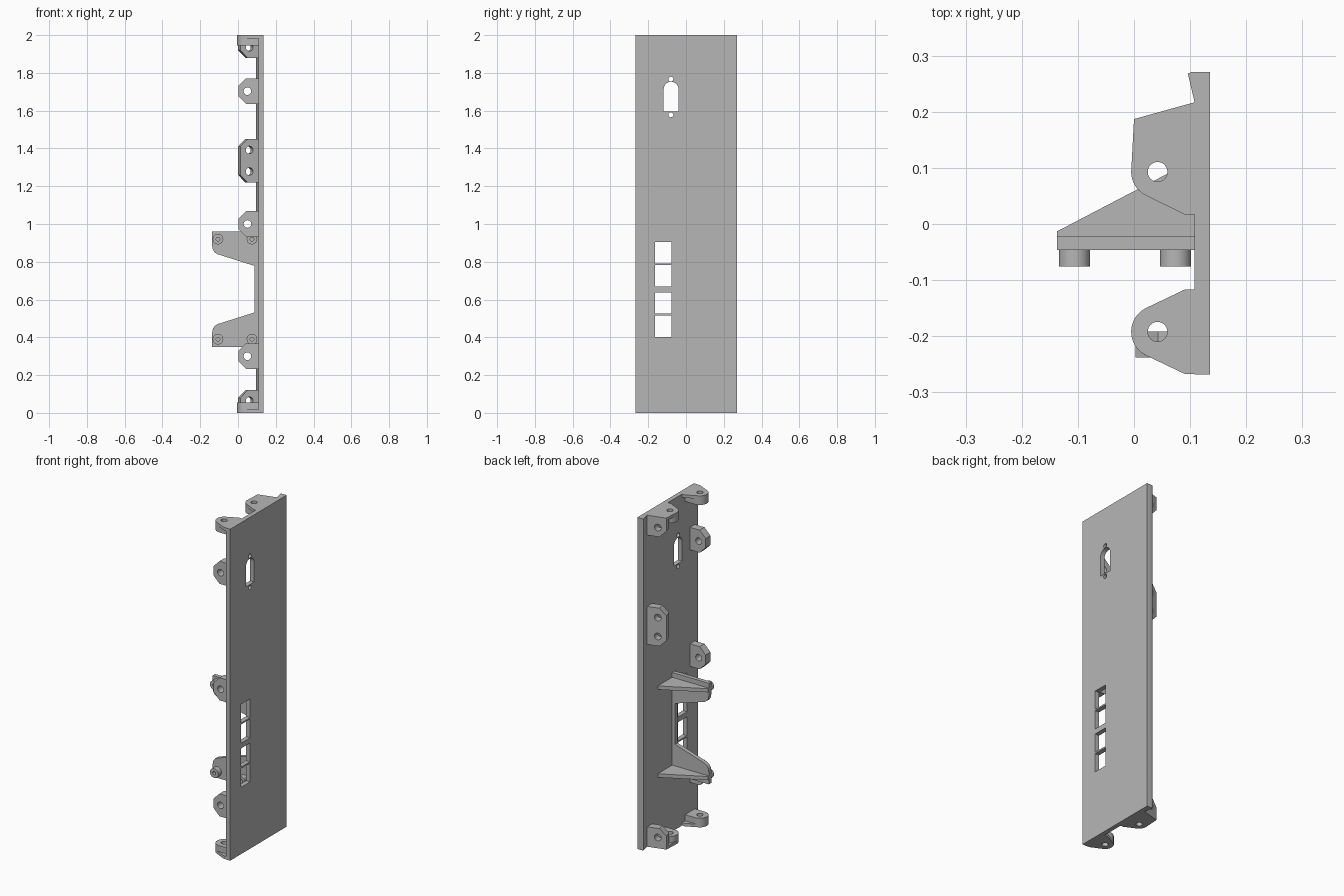
import bpy, bmesh
from math import sin, cos, pi, radians
from mathutils import Matrix, Vector

cube = bpy.data.objects.get("Cube")
if cube:
    bpy.data.objects.remove(cube)

grey = bpy.data.materials.new("plain grey")
grey.use_nodes = True
colour = (0.47, 0.47, 0.47, 1)
grey.diffuse_color = colour
grey.node_tree.nodes["Principled BSDF"].inputs["Base Color"].default_value = colour

X, Y, Z = Vector((1, 0, 0)), Vector((0, 1, 0)), Vector((0, 0, 1))
INNER, SINK, OUTER = 0.108, 0.114, 0.1355   # plate inner face, part overlap, plate outer face
EAR_X, EAR_R, HOLE_R = 0.042, 0.047, 0.0175
parts = []


def arc(cx, cy, r, start=0, end=360, steps=32):
    n = steps if end - start == 360 else steps + 1
    return [(cx + r * cos(radians(start + (end - start) * i / steps)),
             cy + r * sin(radians(start + (end - start) * i / steps))) for i in range(n)]


def rect(a0, a1, b0, b1):
    return [(a0, b0), (a1, b0), (a1, b1), (a0, b1)]


def prism(name, loops, depth, origin=(0, 0, 0), u=X, v=Y):
    """Extrude an outline (first loop) with holes (other loops) along u x v."""
    curve = bpy.data.curves.new(name, "CURVE")
    curve.dimensions = "2D"
    curve.fill_mode = "BOTH"
    curve.extrude = depth / 2
    for loop in loops:
        s = curve.splines.new("POLY")
        s.points.add(len(loop) - 1)
        for p, co in zip(s.points, loop):
            p.co = (co[0], co[1], 0, 1)
        s.use_cyclic_u = True
    helper = bpy.data.objects.new(name + " outline", curve)
    mesh = bpy.data.meshes.new_from_object(helper)
    bpy.data.objects.remove(helper)
    bpy.data.curves.remove(curve)
    w = u.cross(v)
    frame = Matrix((u, v, w)).transposed().to_4x4()
    frame.translation = Vector(origin) + w * depth / 2
    mesh.transform(frame)
    bm = bmesh.new()
    bm.from_mesh(mesh)
    bmesh.ops.remove_doubles(bm, verts=bm.verts, dist=1e-5)
    bmesh.ops.recalc_face_normals(bm, faces=bm.faces)
    bm.to_mesh(mesh)
    bm.free()
    mesh.name = name
    mesh.materials.clear()
    mesh.materials.append(grey)
    obj = bpy.data.objects.new(name, mesh)
    bpy.context.collection.objects.link(obj)
    parts.append(obj)
    return obj


# Main panel with arched connector opening, screw holes and four square ports
connector = [(-0.118, 1.595), (-0.04, 1.595)] + arc(-0.079, 1.714, 0.039, 0, 180, 16)
openings = [connector] + [arc(-0.08, z, 0.013, steps=20) for z in (1.767, 1.578)]
openings += [rect(-0.163, -0.078, z, z + 0.113) for z in (0.403, 0.525, 0.669, 0.791)]
prism("panel", [rect(-0.268, 0.271, 0, 2)] + openings, OUTER - INNER, (INNER, 0, 0), Y, Z)

# Slanted lip along the back edge
prism("back_lip", [[(INNER, 0.217), (SINK, 0.217), (SINK, 0.271), (0.103, 0.271), (0.096, 0.268)]], 2)

# Mounting ears at both ends: a thin flange and a thicker round boss
FRONT_Y, BACK_Y = -0.192, 0.093
front_flange = [(SINK, -0.117), (0.09, -0.117)] + arc(EAR_X, FRONT_Y, EAR_R, 116, 244, 20) \
    + [(0.09, -0.267), (SINK, -0.267)]
back_flange = [(SINK, 0.218), (0, 0.187)] + arc(EAR_X, BACK_Y, EAR_R, 174, 244, 14) \
    + [(0.09, 0.017), (SINK, 0.017)]
FLANGE, BOSS = 0.018, 0.055
for end in ("top", "bottom"):
    top = end == "top"
    for side, flange, yc in (("front", front_flange, FRONT_Y), ("back", back_flange, BACK_Y)):
        hole = arc(EAR_X, yc, HOLE_R)
        boss = [(SINK, yc + EAR_R)] + arc(EAR_X, yc, EAR_R, 90, 270, 24) + [(SINK, yc - EAR_R)]
        prism(f"{end}_{side}_ear_flange", [flange, hole], FLANGE, (0, 0, 2 - FLANGE if top else 0))
        prism(f"{end}_{side}_ear_boss", [boss, hole], BOSS - FLANGE,
              (0, 0, 2 - BOSS if top else FLANGE))


def tab(name, z0, z1, holes, origin, u, x0, hole_x, low=True, high=True):
    """Upright lug with chamfered free corners."""
    c = 0.04
    outline = [(0.118, z0)]
    outline += [(x0 + c, z0), (x0, z0 + c)] if low else [(x0, z0)]
    outline += [(x0, z1 - c), (x0 + c, z1)] if high else [(x0, z1)]
    outline += [(0.118, z1)]
    prism(name, [outline] + [arc(hole_x, z, 0.02) for z in holes], 0.046, origin, u, Z)


# Front lugs, square to the panel
for i, z in enumerate((0.3, 1.0, 1.703)):
    tab(f"front_lug_{i + 1}", z - 0.068, z + 0.068, [z], (0, FRONT_Y, 0), X, 0.003, 0.05)

# Back lugs, tilted to follow the slanted back edge
tilt = Vector((cos(radians(15.5)), sin(radians(15.5)), 0))
back = (0, 0.187, 0)
tab("back_lug_bottom", 0, 0.12, [0.065], back, tilt, 0, 0.05, low=False)
tab("back_lug_middle", 1.22, 1.45, [1.278, 1.392], back, tilt, 0, 0.05)
tab("back_lug_top", 1.88, 2, [1.935], back, tilt, 0, 0.05, high=False)

# Board bracket: two arms joined by a narrow strip, mirrored about its middle
MID = 0.655
half = [(SINK, 0.96), (-0.137, 0.96), (-0.137, 0.885), (-0.133, 0.865),
        (-0.124, 0.85), (-0.108, 0.84), (0.088, 0.778)]
bracket = half + [(x, 2 * MID - z) for x, z in reversed(half)]
prism("board_bracket", [bracket], 0.024, (0, -0.022, 0), X, Z)

# Gussets behind the arms and hollow standoffs in front of them
gusset = [(-0.137, -0.024), (SINK, -0.024), (SINK, 0.118), (-0.137, -0.013)]
for level, z in (("lower", 0.39), ("upper", 0.92)):
    prism(f"{level}_gusset", [gusset], 0.022, (0, 0, z - 0.011))
    for side, x in (("outer", -0.106), ("inner", 0.074)):
        prism(f"{level}_{side}_standoff", [arc(x, z, 0.028), arc(x, z, 0.01, steps=16)],
              0.031, (0, -0.045, 0), X, Z)

# Smooth the round walls, keep the edges sharp
bpy.ops.object.select_all(action="DESELECT")
for obj in parts:
    obj.select_set(True)
bpy.context.view_layer.objects.active = parts[0]
bpy.ops.object.shade_smooth_by_angle(angle=radians(30))
